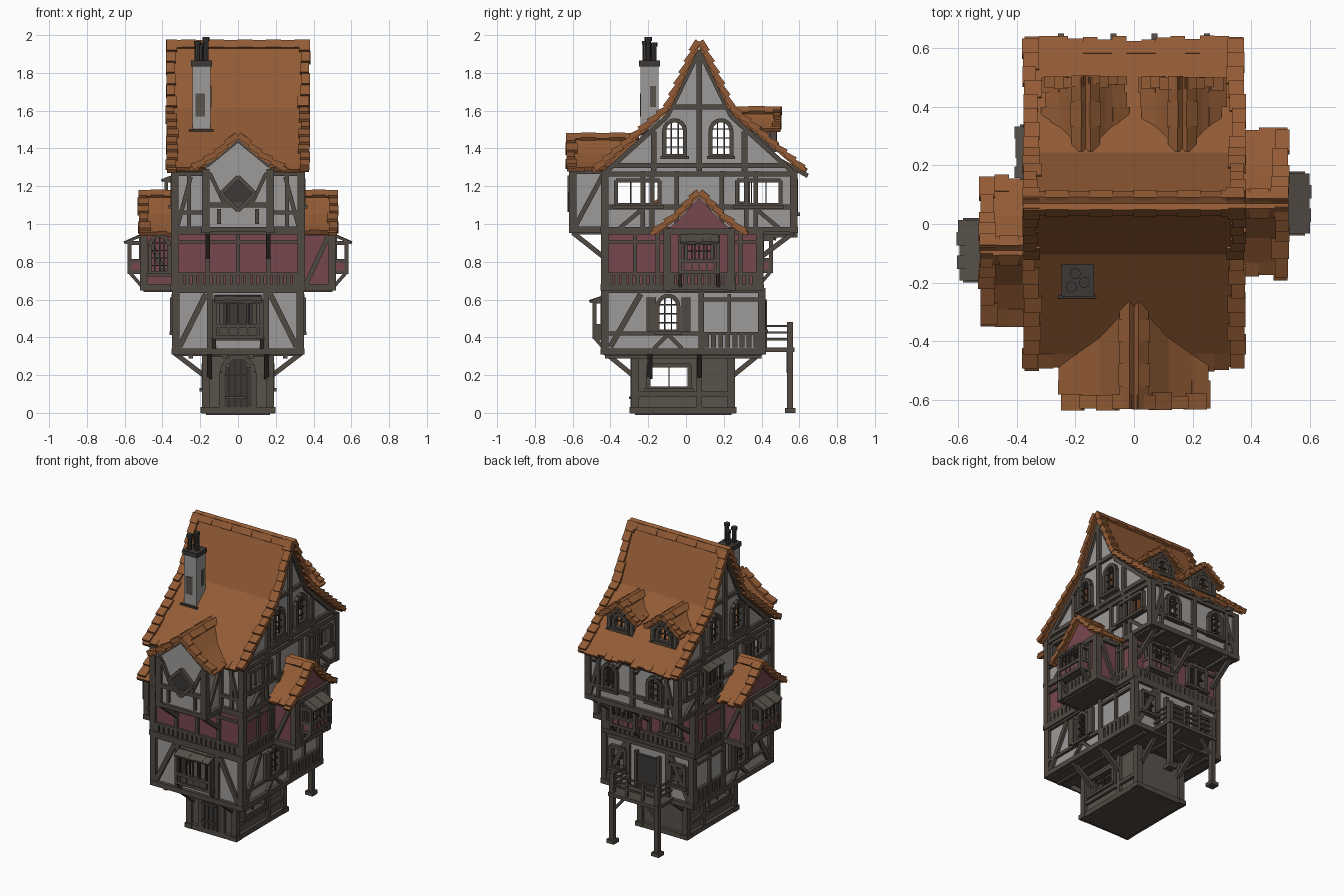
import bpy, bmesh, math, random
from mathutils import Vector as V

if "Cube" in bpy.data.objects:
    bpy.data.objects.remove(bpy.data.objects["Cube"])
random.seed(4)
R = random.uniform
COL = {'dark_wood': (.082, .067, .056), 'plaster': (.34, .33, .318), 'red_plaster': (.185, .064, .076),
       'roof_tile': (.29, .105, .035), 'iron': (.045, .04, .037), 'board': (.10, .084, .07)}
parts = {}

def part(name, mat):
    if (name, mat) not in parts:
        parts[name, mat] = bmesh.new()
    return parts[name, mat]

def beam(p, a, b, w, d, n=(0, 0, 1)):
    a, b = V(a), V(b)
    t = (b - a).normalized()
    s = t.cross(V(n)).normalized()
    m = s.cross(t) * d / 2
    s = s * w / 2
    v = [p.verts.new(c + i * s + j * m) for c in (a, b) for i, j in ((-1, -1), (1, -1), (1, 1), (-1, 1))]
    for f in ((0, 1, 2, 3), (7, 6, 5, 4), (0, 4, 5, 1), (1, 5, 6, 2), (2, 6, 7, 3), (3, 7, 4, 0)):
        p.faces.new([v[i] for i in f])

def box(p, x0, x1, y0, y1, z0, z1):
    beam(p, ((x0 + x1) / 2, (y0 + y1) / 2, z0), ((x0 + x1) / 2, (y0 + y1) / 2, z1), y1 - y0, x1 - x0, (1, 0, 0))

# Face frames map (along, height, outward) to world
def face(ax, pos, s):
    return (lambda u, z, d=0: V((pos + s * d, u, z))) if ax == 'x' else (lambda u, z, d=0: V((u, pos + s * d, z)))

def normal(F):
    return F(0, 0, 1) - F(0, 0, 0)

def tim(F, u0, z0, u1, z1, w=.03, d=.03, name='timbers', mat='dark_wood', off=.003):
    beam(part(name, mat), F(u0, z0, off), F(u1, z1, off), w, d, normal(F))

def opening(u0, u1, z0, z1, arch):
    if not arch:
        return [(u0, z0), (u1, z0), (u1, z1), (u0, z1)]
    r, c = (u1 - u0) / 2, (u0 + u1) / 2
    return [(u0, z0), (u1, z0)] + [(c + r * math.cos(i * math.pi / 6), z1 - r + r * math.sin(i * math.pi / 6)) for i in range(7)]

def wall(F, mat, outline, wins=()):
    bm, N, edges = part(mat + '_walls', mat), normal(F), []
    for loop in [outline] + [opening(*w[:5]) for w in wins]:
        vs = [bm.verts.new(F(*q)) for q in loop]
        edges += [bm.edges.new((vs[i - 1], vs[i])) for i in range(len(vs))]
    res = bmesh.ops.triangle_fill(bm, use_beauty=True, edges=edges, normal=N)
    for f in res['geom']:
        if isinstance(f, bmesh.types.BMFace):
            f.normal_update()
            if f.normal.dot(N) < 0:
                f.normal_flip()
    for u0, u1, z0, z1, arch, nv, nh in wins:
        o = opening(u0, u1, z0, z1, arch)
        for i in range(len(o)):
            tim(F, *o[i - 1], *o[i], .022, .04, 'window_frames')
        tim(F, u0 - .02, z0 - .008, u1 + .02, z0 - .008, .018, .06, 'window_sills')
        for i in range(1, nv + 1):
            u = u0 + (u1 - u0) * i / (nv + 1)
            tim(F, u, z0, u, z1 - .01, .007, .01, 'window_bars', 'iron')
        for i in range(1, nh + 1):
            z = z0 + (z1 - z0) * i / (nh + 1)
            tim(F, u0, z, u1, z, .007, .01, 'window_bars', 'iron')

def boards(F, u0, u1, z0, z1):
    n = round((u1 - u0) / .036)
    for i in range(n):
        u = u0 + (u1 - u0) * (i + .5) / n
        tim(F, u, z0, u, z1 + R(-.006, .004), .026, .012, 'apron_boards', off=.012)
    tim(F, u0, z1, u1, z1, .016, .03)

def storey(x0, x1, y0, y1, z0, z1, mat, wins={}, skip=''):
    faces = {'R': (face('x', x1, 1), y0, y1), 'L': (face('x', x0, -1), y0, y1),
             'F': (face('y', y0, -1), x0, x1), 'B': (face('y', y1, 1), x0, x1)}
    for k, (F, a, b) in faces.items():
        if k in skip:
            continue
        wall(F, mat, [(a, z0), (b, z0), (b, z1), (a, z1)], wins.get(k, ()))
        tim(F, a - .02, z0 + .015, b + .02, z0 + .015, .034, .04)
        tim(F, a - .01, z1 - .012, b + .01, z1 - .012, .026, .03)
    for x in (x0, x1):
        for y in (y0, y1):
            box(part('corner_posts', 'dark_wood'), x - .02, x + .02, y - .02, y + .02, z0, z1)
    box(part('floors', 'dark_wood'), x0, x1, y0, y1, z0 - .01, z0 + .01)
    return [faces[k][0] for k in 'RLFB']

# Projecting window bay with bars and a lean-to roof
def bay(F, u0, u1, z0, z1, d, mat='dark_wood', drop=.03):
    N = normal(F)
    p, c, w = part('bay_frames', 'dark_wood'), (u0 + u1) / 2, u1 - u0
    for z in (z0, z0 + .06, z1 - drop):
        tim(F, u0, z, u1, z, .02, .02, 'bay_frames', off=d - .01)
        for u in (u0, u1):
            beam(p, F(u, z, 0), F(u, z, d), .02, .02)
    for u in (u0, u1):
        tim(F, u, z0, u, z1 - drop, .02, .02, 'bay_frames', off=d - .01)
        beam(p, F(u, z0, d - .01), F(u, z0 - d, 0), .018, .018, N)
        beam(part('bay_panels', mat), F(u, z0 + .03, 0), F(u, z0 + .03, d - .02), .01, .06)
    beam(p, F(c, z0, 0), F(c, z0, d), w, .015)
    for i in range(5):
        u = u0 + w * (i + .5) / 5
        beam(part('bay_roofs', 'board'), F(u, z1, -.01), F(u, z1 - drop, d + R(.008, .018)), w / 5 + .006, .012 + .004 * (i % 2))
        tim(F, u, z0, u, z1 - drop, .009, .009, 'window_bars', 'iron', d - .01)
    tim(F, u0, z0 + .03, u1, z0 + .03, .05, .008, 'bay_panels', mat, d - .012)

# Tiled gable roof: Q maps (across, along, height); the outer end is v1
def roof(name, Q, prof, v0, v1, both=False, rake=.05, step=.065):
    p, vd = part(name, 'roof_tile'), Q(0, 1, 0) - Q(0, 0, 0)
    def strip(a, b, v, w, d, lift0=0., lift1=0.):
        A, B = Q(a[0], v, a[1]), Q(b[0], v, b[1])
        n = (B - A).cross(vd).normalized()
        n = n if n.z > 0 else -n
        beam(p, A + n * lift0, B + n * lift1, w, d, n)
    for s in (-1, 1):
        P = [(s * u, z) for u, z in prof]
        walk = []
        for a, b in zip(P, P[1:]):
            strip(a, b, (v0 + v1) / 2, v1 - v0 - .02, .024)
            n = max(1, round(math.dist(a, b) / step))
            walk += [(a[0] + (b[0] - a[0]) * i / n, a[1] + (b[1] - a[1]) * i / n) for i in range(n)]
        walk.append(P[-1])
        for a, b in zip(walk, walk[1:]):          # verge tiles
            for v, k in ((v1, -1), (v0, 1))[:2 if both else 1]:
                w = rake + R(-.006, .012)
                strip(a, b, v + k * (w / 2 - R(0, .008)), w, .03, .004, .018)
        a, b = P[-2], P[-1]
        L = math.dist(a, b)
        t = ((b[0] - a[0]) / L, (b[1] - a[1]) / L)
        n = max(3, round((v1 - v0) / .05))
        for i in range(n):                        # eave tiles
            e, v = R(-.004, .022), v0 + (v1 - v0) * (i + .5) / n
            strip((b[0] - t[0] * .05, b[1] - t[1] * .05), (b[0] + t[0] * e, b[1] + t[1] * e), v, (v1 - v0) / n, .022, .002, R(.006, .014))
        a, b = P[0], P[1]
        L = math.dist(a, b)
        n = max(3, round((v1 - v0) / .075))
        for i in range(n):                        # ridge caps
            strip(a, (a[0] + (b[0] - a[0]) * .045 / L, a[1] + (b[1] - a[1]) * .045 / L),
                  v0 + (v1 - v0) * (i + .5) / n, (v1 - v0) / n + .004, .024, .012, .012 + .006 * (i % 2))

# Ground floor with door
gw = [(-.2, .02, .13, .25, False, 1, 0)]
GR, GL, GF, GB = storey(-.17, .17, -.27, .24, 0, .32, 'board', {'R': gw, 'L': gw})
for F in (GR, GL):
    tim(F, -.27, .1, .24, .1, .025)
    tim(F, .07, 0, .07, .31)
for x in (-.17, .17):
    for y in (-.27, .24):
        box(part('post_bases', 'dark_wood'), x - .028, x + .028, y - .028, y + .028, 0, .03)
for i in range(5):
    u = -.064 + i * .032
    tim(GF, u, .01, u, .29 - .012 * (i - 2) ** 2, .028, .02, 'front_door', 'iron', .012)
o = opening(-.085, .085, .0, .3, True)
for a, b in zip(o[1:], o[2:] + o[:1]):
    tim(GF, *a, *b, .025, .04, 'door_frame')
for z in (.08, .2):
    tim(GF, -.07, z, .04, z, .012, .01, 'door_hinges', 'dark_wood', .026)

# First floor
fw = [(-.15, -.04, .43, .62, True, 2, 3)]
AR, AL, AF, AB = storey(-.33, .33, -.43, .4, .31, .66, 'plaster', {
    'R': fw, 'L': fw, 'F': [(-.12, .12, .4, .61, False, 3, 0)],
    'B': [(-.28, -.17, .44, .58, False, 1, 1), (.17, .28, .44, .58, False, 1, 1)]})
for F in (AR, AL):
    for u in (-.185, .0):
        tim(F, u, .43, u, .61, .05, .02, 'shutters', 'dark_wood', .02)
    tim(F, .08, .33, .08, .65)
    tim(F, -.43, .42, .08, .42, .02)
    tim(F, .23, .42, .23, .63, .018)
    tim(F, .08, .6, .4, .6, .02)
    tim(F, -.4, .35, -.24, .63)
    tim(F, -.17, .34, -.09, .42, .02)
    tim(F, -.02, .34, -.1, .42, .02)
    boards(F, .09, .39, .345, .42)
for F in (AF, AB):
    for s in (-1, 1):
        tim(F, s * .31, .35, s * .17, .63)
        tim(F, s * .15, .33, s * .15, .65)
bay(AF, -.125, .125, .4, .62, .065)
tim(AB, 0, .34, 0, .58, .15, .03, 'balcony_door', 'iron')
for s in (-1, 1):
    tim(AB, s * .085, .34, s * .085, .6, .02, .05)

# Back balcony on posts
w = part('balcony', 'dark_wood')
box(w, -.19, .19, .4, .575, .322, .345)
for x in (-.17, .17):
    box(w, x - .016, x + .016, .535, .567, 0, .48)
    box(w, x - .028, x + .028, .523, .579, 0, .025)
    beam(w, (x, .54, .22), (x * .5, .54, .32), .018, .018, (0, 1, 0))
    for z in (.39, .425, .46):
        beam(w, (x, .4, z), (x, .55, z), .012, .012)
        beam(w, (-.17, .55, z), (.17, .55, z), .012, .012)
for x in (-.06, .06):
    box(w, x - .008, x + .008, .543, .559, .34, .46)

# Red second floor
BR, BL, BF, BB = storey(-.335, .335, -.43, .39, .65, .97, 'red_plaster', {
    'B': [(-.24, -.1, .77, .92, False, 2, 1), (.09, .23, .77, .92, False, 2, 0)]})
for F, a, b in ((BR, -.42, .38), (BL, -.42, .38), (BF, -.32, .32), (BB, -.32, .32)):
    boards(F, a, b, .67, .735)
    tim(F, a, .905, b, .905, .016)
for F in (BF, BB):
    for u in (-.16, 0, .16):
        tim(F, u, .73, u, .95, .022)
for F in (BR, BL):
    for u in (-.27, -.15, .29):
        tim(F, u, .73, u, .95, .022)
bay(BB, .07, .25, .75, .95, .07, 'red_plaster')

# Side wings with gables, bays and roofs
for s, yc in ((1, .07), (-1, -.09)):
    aw = [(.365, .465, .74, .94, True, 3, 4)] if s > 0 else [(-.465, -.365, .74, .94, True, 3, 4)]
    xs = sorted((s * .33, s * .5))
    W = storey(*xs, yc - .17, yc + .17, .65, .965, 'red_plaster', {'F': aw} if s < 0 else {}, 'RL')
    F = face('x', s * .5, s)
    wall(F, 'red_plaster', [(yc - .17, .65), (yc + .17, .65), (yc + .17, .97), (yc + .11, 1.02), (yc, 1.14), (yc - .11, 1.02), (yc - .17, .97)],
         [(yc - .07, yc + .07, .78, .93, False, 2, 1)])
    for z in (.665, .96):
        tim(F, yc - .19, z, yc + .19, z)
    for u in (-.1, .1):
        tim(F, yc + u, .66, yc + u, .96, .02)
    boards(F, yc - .16, yc + .16, .67, .735)
    bay(F, yc - .1, yc + .1, .745, .95, .085, 'red_plaster', .05)
    for G in (W[2], W[3]):
        if s > 0 or G is W[3]:
            tim(G, s * .36, .68, s * .48, .94, .025)
    roof('wing_roof', lambda u, v, z: V((s * v, yc + u, z)), [(0, 1.165), (.11, 1.045), (.235, .95)], .33, .525, rake=.05)

# Third floor with gable ends
sw = [(-.37, -.14, 1.1, 1.23, False, 2, 0), (.27, .5, 1.1, 1.23, False, 2, 0)]
gab = [(-.115, -.005, 1.36, 1.55, True, 2, 3), (.13, .24, 1.36, 1.55, True, 2, 3)]
bw = [(-.22, -.12, 1.06, 1.23, True, 2, 3), (.12, .22, 1.06, 1.23, True, 2, 3)]
CR, CL, CF, CB = storey(-.335, .335, -.43, .57, .955, 1.28, 'plaster', {'B': bw}, 'RL')
for F in (CR, CL):
    wall(F, 'plaster', [(-.43, .96), (.57, .96), (.57, 1.29), (.235, 1.58), (.07, 1.93), (-.095, 1.58), (-.43, 1.29)], sw + gab)
    for z, a, b in ((.97, -.45, .59), (1.09, -.43, .57), (1.265, -.43, .57), (1.31, -.4, .54), (1.62, -.08, .22)):
        tim(F, a, z, b, z, .026)
    tim(F, .07, 1.28, .07, 1.9)
    for s in (-1, 1):
        for u in (.12, .25, .3):
            tim(F, .07 + s * u, .97, .07 + s * u, 1.28, .024)
        tim(F, .07 + s * .24, 1.28, .07 + s * .24, 1.49)
        tim(F, .07 + s * .3, 1.08, .07 + s * .42, .98, .022)
        tim(F, .07 + s * .5, 1.27, .07 + s * .17, 1.57, .026)
        tim(F, .07 + s * .17, 1.57, .07, 1.92, .026)
bay(CL, .16, .33, 1.05, 1.26, .055)
for F in (CB, CF):
    tim(F, -.33, 1.06, .33, 1.06, .022)
    for s in (-1, 1):
        tim(F, s * .26, .98, s * .26, 1.27, .022)
        tim(F, s * .32, .99, s * .25, 1.25, .022)
tim(CB, 0, .97, 0, 1.28)

# Front projecting gable
DR, DL, DF, DB = storey(-.17, .17, -.6, -.43, .955, 1.29, 'plaster', {}, 'FB')
wall(DF, 'plaster', [(-.17, .96), (.17, .96), (.17, 1.31), (0, 1.45), (-.17, 1.31)])
for z in (.97, 1.1):
    tim(DF, -.19, z, .19, z, .026)
tim(DF, -.1, 1.0, -.1, 1.08, .02)
tim(DF, .1, 1.0, .1, 1.08, .02)
for s in (-1, 1):
    tim(DF, s * .17, 1.31, 0, 1.45)
    tim(DF, s * .15, 1.27, s * .07, 1.1, .02)
    tim(DF, 0, 1.16 + s * .09, .09, 1.16, .022, .05, 'diamond_window')
    tim(DF, 0, 1.16 + s * .09, -.09, 1.16, .022, .05, 'diamond_window')
tim(DF, -.04, 1.12, .04, 1.2, .11, .02, 'diamond_shutter', 'iron')
for F in (DR, DL):
    tim(F, -.59, .98, -.44, 1.26, .025)
roof('front_gable_roof', lambda u, v, z: V((u, -v, z)), [(0, 1.465), (.11, 1.365), (.235, 1.29)], .25, .63)

# Overhang brackets and joists
b = part('brackets', 'dark_wood')
for s in (-1, 1):
    for y in (-.19, .07):
        beam(b, (s * .17, y, .19), (s * .34, y, .32), .026, .026, (0, 1, 0))
    for x in (-.3, 0, .3):
        beam(b, (x, .39, .82), (x, .57, .955), .026, .026, (1, 0, 0))
    beam(b, (s * .16, -.43, .82), (s * .16, -.6, .955), .026, .026, (1, 0, 0))
    beam(b, (s * .15, -.27, .19), (s * .15, -.43, .32), .026, .026, (1, 0, 0))
    beam(b, (s * .15, .24, .19), (s * .15, .4, .32), .026, .026, (1, 0, 0))
for x in (-.25, -.07, .07, .25):
    beam(b, (x, .38, .94), (x, .59, .94), .024, .024)
    beam(b, (x, .5, 1.335), (x, .645, 1.255), .02, .024)
    beam(b, (x, -.43, .3), (x, .4, .3), .024, .024)

# Main roof
roof('main_roof', lambda u, v, z: V((v, .07 + u, z)), [(0, 1.965), (.165, 1.61), (.545, 1.285)], -.375, .375, True)

# Back dormers
for xc in (-.165, .165):
    F = face('y', .46, 1)
    wall(F, 'board', [(xc - .085, 1.38), (xc + .085, 1.38), (xc + .085, 1.5), (xc, 1.585), (xc - .085, 1.5)], [(xc - .05, xc + .05, 1.43, 1.53, True, 1, 1)])
    for s in (-1, 1):
        tim(F, xc + s * .085, 1.38, xc + s * .085, 1.51, .025)
        tim(F, xc + s * .1, 1.49, xc, 1.585, .022)
        box(part('dormer_cheeks', 'dark_wood'), xc + s * .08 - .008, xc + s * .08 + .008, .3, .46, 1.38, 1.51)
    tim(F, xc - .1, 1.405, xc + .1, 1.405, .025, .05)
    roof('dormer_roof', lambda u, v, z: V((xc + u, v, z)), [(0, 1.605), (.06, 1.55), (.125, 1.5)], .25, .5, rake=.035, step=.05)

# Chimney with pots
c = part('chimney', 'plaster')
box(c, -.24, -.145, -.24, -.145, 1.45, 1.84)
d = part('chimney_trim', 'iron')
box(d, -.26, -.13, -.255, -.13, 1.47, 1.5)
box(d, -.248, -.137, -.248, -.137, 1.835, 1.865)
box(part('exposed_brick', 'board'), -.225, -.175, -.244, -.23, 1.57, 1.69)
box(part('exposed_brick', 'board'), -.16, -.141, -.19, -.16, 1.62, 1.73)
for x, y, h in ((-.215, -.215, 1.97), (-.17, -.2, 1.99), (-.2, -.17, 1.96)):
    for r, z0, z1 in ((.014, 1.86, h), (.019, h - .02, h)):
        ret = bmesh.ops.create_cone(d, cap_ends=True, segments=8, radius1=r, radius2=r, depth=z1 - z0)
        bmesh.ops.translate(d, verts=ret['verts'], vec=(x, y, (z0 + z1) / 2))

# Turn every collected part into an object
mats = {}
for k, col in COL.items():
    mats[k] = bpy.data.materials.new(k)
    mats[k].diffuse_color = (*col, 1)
for (name, mat), bm in parts.items():
    me = bpy.data.meshes.new(name)
    bm.to_mesh(me)
    bm.free()
    me.materials.append(mats[mat])
    bpy.context.collection.objects.link(bpy.data.objects.new(name, me))

for m in bpy.data.materials:
    if m.users and not m.is_grease_pencil:
        m.use_nodes = True
        m.node_tree.nodes["Principled BSDF"].inputs["Base Color"].default_value = m.diffuse_color
